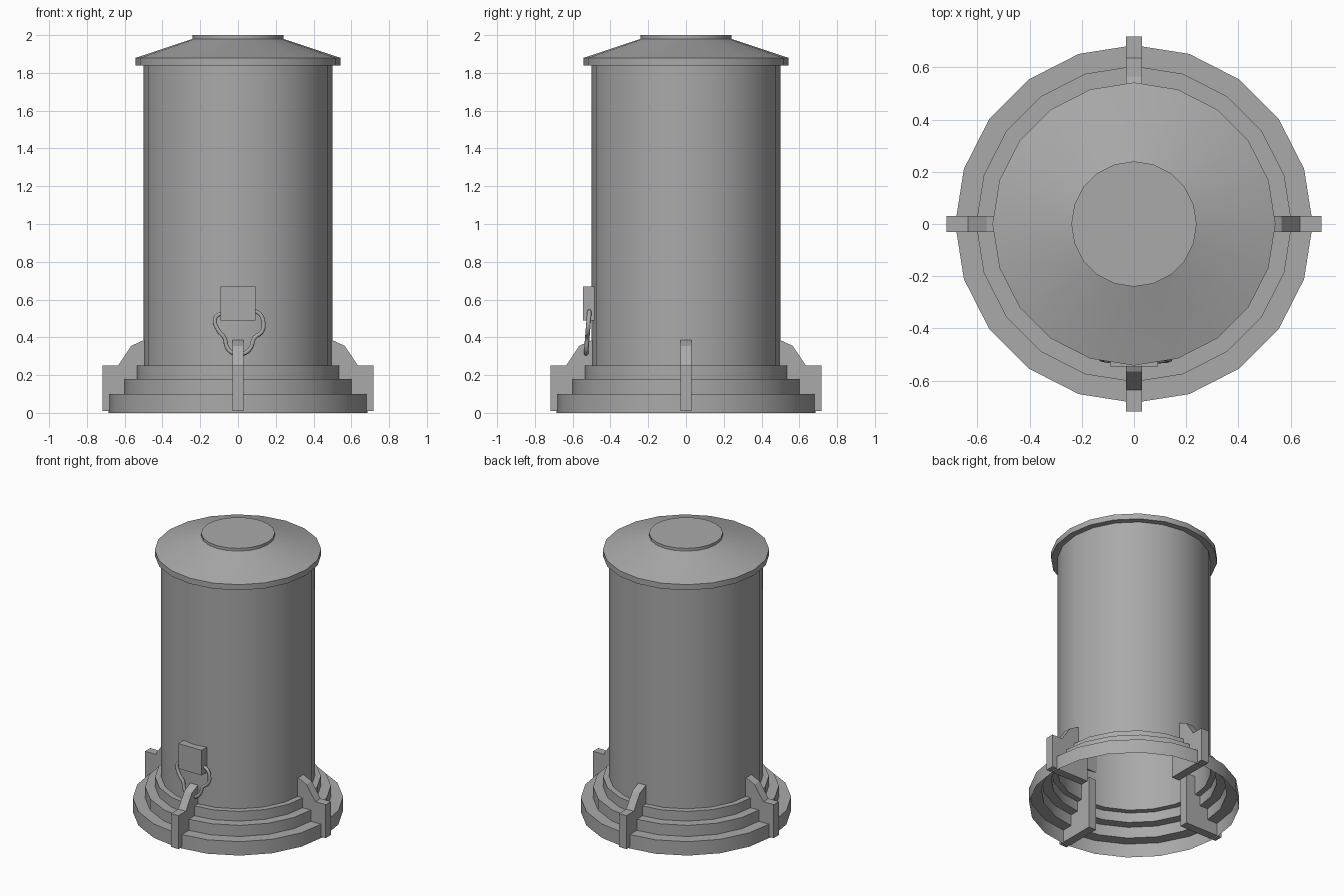
import bpy, bmesh
from math import radians, sin, cos, pi

cube = bpy.data.objects.get("Cube")
if cube:
    bpy.data.objects.remove(cube, do_unlink=True)

# Single grey metal
GREY = (0.4, 0.4, 0.4, 1)
metal = bpy.data.materials.new("grey_metal")
metal.use_nodes = True
metal.diffuse_color = GREY
metal.node_tree.nodes["Principled BSDF"].inputs["Base Color"].default_value = GREY

SIDES = 20


def finish(name, bm, smooth=False):
    mesh = bpy.data.meshes.new(name)
    bm.to_mesh(mesh)
    bm.free()
    obj = bpy.data.objects.new(name, mesh)
    bpy.context.collection.objects.link(obj)
    mesh.materials.append(metal)
    if smooth:
        bpy.ops.object.select_all(action='DESELECT')
        obj.select_set(True)
        bpy.context.view_layer.objects.active = obj
        bpy.ops.object.shade_smooth_by_angle(angle=radians(30))
    return obj


def lathe(name, profile, cap=False):
    """Turn an upward (radius, height) profile into an open shell."""
    bm = bmesh.new()
    rings = [[bm.verts.new((r * cos(2 * pi * i / SIDES), r * sin(2 * pi * i / SIDES), z))
              for i in range(SIDES)] for r, z in profile]
    for low, high in zip(rings, rings[1:]):
        for i in range(SIDES):
            j = (i + 1) % SIDES
            bm.faces.new((low[i], low[j], high[j], high[i]))
    if cap:
        bm.faces.new(rings[-1])
    return finish(name, bm, smooth=True)


# Hollow stepped base, tall body and conical lid
lathe("stepped_base", [(0.685, 0), (0.685, 0.1), (0.605, 0.1), (0.605, 0.18),
                       (0.54, 0.18), (0.54, 0.25), (0.5, 0.25)])
lathe("body", [(0.5, 0.25), (0.5, 1.84)])
lathe("lid", [(0.5, 1.84), (0.542, 1.84), (0.542, 1.88), (0.535, 1.882),
              (0.24, 1.98), (0.24, 2.0)], cap=True)

# Four radial fins clamping the base
FIN = [(0.42, 0.01), (0.718, 0.01), (0.718, 0.25), (0.635, 0.25),
       (0.565, 0.355), (0.5, 0.385), (0.42, 0.385)]
for k, side in enumerate(("left", "back", "right", "front")):
    bm = bmesh.new()
    face = bm.faces.new([bm.verts.new((r, 0.03, z)) for r, z in FIN])
    ext = bmesh.ops.extrude_face_region(bm, geom=[face])
    for v in ext["geom"]:
        if isinstance(v, bmesh.types.BMVert):
            v.co.y = -0.03
    bmesh.ops.recalc_face_normals(bm, faces=bm.faces)
    finish("fin_" + side, bm).rotation_euler.z = k * pi / 2

# Padlock block on the front
bm = bmesh.new()
bmesh.ops.create_cube(bm, size=1)
for v in bm.verts:
    v.co = (v.co.x * 0.185, v.co.y * 0.06 - 0.515, v.co.z * 0.18 + 0.58)
finish("lock_block", bm)

# Bent wire loop hanging from the lock through the front fin
LOOP = [(-0.09, 0.525), (-0.122, 0.5), (-0.1, 0.43), (-0.07, 0.395), (-0.06, 0.35),
        (-0.03, 0.318), (0.04, 0.318), (0.07, 0.35), (0.085, 0.395),
        (0.127, 0.43), (0.135, 0.475), (0.115, 0.525), (0.07, 0.54)]
curve = bpy.data.curves.new("wire_loop", 'CURVE')
curve.dimensions = '3D'
curve.bevel_depth = 0.012
curve.bevel_resolution = 1
curve.resolution_u = 3
spline = curve.splines.new('BEZIER')
spline.bezier_points.add(len(LOOP) - 1)
spline.use_cyclic_u = True
for p, (x, z) in zip(spline.bezier_points, LOOP):
    p.co = (x, -0.512 - (0.53 - z) * 0.08, z)
    p.handle_left_type = p.handle_right_type = 'AUTO'
curve.materials.append(metal)
bpy.context.collection.objects.link(bpy.data.objects.new("wire_loop", curve))
